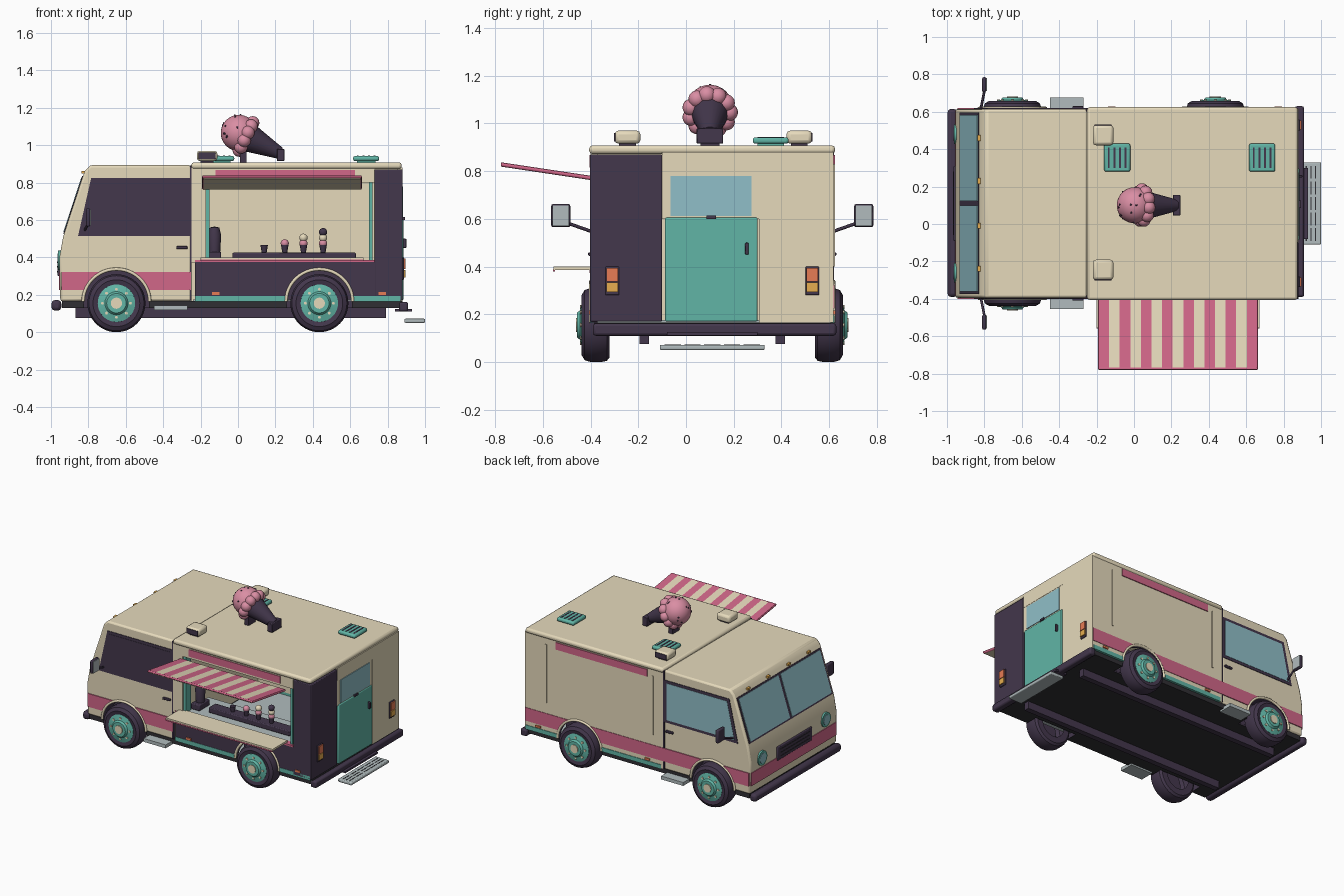
import bpy, bmesh, math, random
from mathutils import Vector, Matrix

if "Cube" in bpy.data.objects:
    bpy.data.objects.remove(bpy.data.objects["Cube"])
random.seed(4)
MID = 0.11          # centre line of the truck in y
made = []


def material(name, *rgb):
    m = bpy.data.materials.new(name)
    m.use_nodes = True
    m.diffuse_color = (*rgb, 1)
    m.node_tree.nodes["Principled BSDF"].inputs["Base Color"].default_value = (*rgb, 1)
    return m


cream = material("cream", 0.79, 0.70, 0.50)
pink = material("pink", 0.64, 0.135, 0.25)
rose = material("rose", 0.70, 0.27, 0.37)
purple = material("dark purple", 0.056, 0.038, 0.072)
teal = material("teal", 0.12, 0.46, 0.38)
glass = material("glass blue", 0.28, 0.52, 0.58)
grey = material("metal grey", 0.44, 0.50, 0.51)
orange = material("orange", 0.80, 0.20, 0.09)
amber = material("amber", 0.80, 0.42, 0.08)
black = material("underside black", 0.03, 0.028, 0.034)


def finish(bm, name, mat, bevel=0):
    bmesh.ops.recalc_face_normals(bm, faces=bm.faces)
    me = bpy.data.meshes.new(name)
    bm.to_mesh(me)
    bm.free()
    ob = bpy.data.objects.new(name, me)
    bpy.context.collection.objects.link(ob)
    me.materials.append(mat)
    if bevel:
        mod = ob.modifiers.new("Bevel", "BEVEL")
        mod.width, mod.segments, mod.limit_method = bevel, 2, "ANGLE"
    made.append(ob)
    return ob


def box(name, x, y, z, mat, bevel=0):
    """Box from (low, high) ranges."""
    bm = bmesh.new()
    lo, hi = Vector((x[0], y[0], z[0])), Vector((x[1], y[1], z[1]))
    size = [abs(c) for c in hi - lo]
    bmesh.ops.create_cube(bm, size=1, matrix=Matrix.Translation((lo + hi) / 2) @ Matrix.Diagonal((*size, 1)))
    return finish(bm, name, mat, bevel)


def prism(name, pts, vec, mat, bevel=0):
    """Polygon pushed along a vector."""
    bm = bmesh.new()
    face = bm.faces.new([bm.verts.new(p) for p in pts])
    new = bmesh.ops.extrude_face_region(bm, geom=[face])["geom"]
    bmesh.ops.translate(bm, vec=vec, verts=[v for v in new if isinstance(v, bmesh.types.BMVert)])
    return finish(bm, name, mat, bevel)


def lathe(name, profile, loc, axis, mat, steps=40):
    """Spin (radius, distance) points about an axis."""
    bm = bmesh.new()
    vs = [bm.verts.new((r, 0, h)) for r, h in profile]
    es = [bm.edges.new(p) for p in zip(vs, vs[1:])]
    bmesh.ops.spin(bm, geom=vs + es, cent=(0, 0, 0), axis=(0, 0, 1), angle=math.tau, steps=steps)
    bmesh.ops.remove_doubles(bm, verts=bm.verts, dist=1e-5)
    q = Vector(axis).to_track_quat("Z", "Y").to_matrix().to_4x4()
    bmesh.ops.transform(bm, matrix=Matrix.Translation(loc) @ q, verts=bm.verts)
    return finish(bm, name, mat)


def disc(name, loc, axis, r, depth, mat, steps=32):
    return lathe(name, [(0, 0), (r, 0), (r, depth), (0, depth)], loc, axis, mat, steps)


def ball(name, loc, r, mat, u=16, v=10):
    bm = bmesh.new()
    bmesh.ops.create_uvsphere(bm, u_segments=u, v_segments=v, radius=r, matrix=Matrix.Translation(loc))
    return finish(bm, name, mat)


def tube(name, pts, r, mat):
    cu = bpy.data.curves.new(name, "CURVE")
    cu.dimensions, cu.bevel_depth, cu.bevel_resolution = "3D", r, 2
    sp = cu.splines.new("POLY")
    sp.points.add(len(pts) - 1)
    for p, co in zip(sp.points, pts):
        p.co = (*co, 1)
    cu.materials.append(mat)
    bpy.context.collection.objects.link(bpy.data.objects.new(name, cu))


def side(s, a, b):
    """y range between two offsets on one side of the centre line."""
    return sorted((MID + s * a, MID + s * b))


WHEELS, AXLE = (-0.65, 0.435), 0.155

# cab
nose = [(-0.95, 0.165), (-0.955, 0.4), (-0.935, 0.51), (-0.82, 0.86), (-0.79, 0.893), (-0.25, 0.893), (-0.25, 0.165)]
cab = prism("cab", [(x, -0.395, z) for x, z in nose], (0, 1.01, 0), cream, 0.012)
cut = [cab]
foot, head, out = Vector((-0.935, 0, 0.51)), Vector((-0.82, 0, 0.86)), Vector((-0.947, 0, 0.32))


def screen(name, y, t, mat, lift):
    pts = [foot.lerp(head, k) + Vector((0, yy, 0)) for k, yy in ((t[0], y[0]), (t[0], y[1]), (t[1], y[1]), (t[1], y[0]))]
    prism(name, pts, out * lift, mat)


screen("windshield_frame", (-0.375, 0.595), (0.04, 0.93), purple, 0.004)
for s in (-1, 1):
    screen("windshield_glass", side(s, 0.012, 0.472), (0.07, 0.9), glass, 0.007)
    disc("headlight_rim", (-0.945, MID + s * 0.37, 0.385), (-1, 0, 0), 0.052, 0.017, teal)
    disc("headlight_lens", (-0.955, MID + s * 0.37, 0.385), (-1, 0, 0), 0.036, 0.01, glass)
    for off in (0.12, 0.35):
        box("roof_marker", (-0.838, -0.822), side(s, off - 0.015, off + 0.015), (0.848, 0.862), amber)
box("grille", (-0.965, -0.945), side(1, -0.2, 0.2), (0.30, 0.40), purple, 0.006)
for i in range(3):
    box("grille_slat", (-0.967, -0.96), side(1, -0.17, 0.17), (0.32 + i * 0.025, 0.328 + i * 0.025), black)
box("front_stripe", (-0.958, -0.94), (-0.385, 0.605), (0.225, 0.32), pink)

# cab sides
window = [(-0.855, 0.515), (-0.255, 0.515), (-0.255, 0.825), (-0.785, 0.825)]
pane = [(-0.828, 0.535), (-0.275, 0.535), (-0.275, 0.805), (-0.768, 0.805)]
for s in (-1, 1):
    y = MID + s * 0.503
    prism("cab_window_frame", [(x, y, z) for x, z in window], (0, s * 0.006, 0), purple)
    prism("cab_window_pane", [(x, y, z) for x, z in pane], (0, s * 0.008, 0), glass if s > 0 else purple)
    end = 0.875 if s > 0 else -0.25
    cut.append(box("side_stripe", (-0.945, end), side(s, 0.5, 0.5115), (0.225, 0.322), pink))
    box("door_seam", (-0.256, -0.249), side(s, 0.49, 0.5105), (0.17, 0.89), purple)
    box("door_handle", (-0.33, -0.27), side(s, 0.5, 0.52), (0.445, 0.46), purple, 0.004)
    box("cab_step", (-0.45, -0.27), side(s, 0.46, 0.565), (0.118, 0.143), grey)
    tube("mirror_arm", [(-0.82, MID + s * 0.5, 0.545), (-0.8, MID + s * 0.6, 0.58), (-0.795, MID + s * 0.63, 0.6)], 0.007, purple)
    box("mirror_housing", (-0.812, -0.79), side(s, 0.595, 0.675), (0.565, 0.662), purple, 0.008)
    box("mirror_glass", (-0.79, -0.785), side(s, 0.6, 0.67), (0.571, 0.656), grey)

# serving body: walls, rear corner, roof
cut += [
    box("serving_wall", (-0.23, 0.87), (-0.4, -0.37), (0.165, 0.375), purple),
    box("far_wall", (-0.25, 0.875), (0.59, 0.618), (0.165, 0.88), cream),
    box("floor", (-0.94, 0.88), (-0.385, 0.605), (0.13, 0.166), black),
]
for s in (-1, 1):
    cut.append(box("skirt", (-0.23, 0.87), side(s, 0.48, 0.512), (0.163, 0.194), teal))
    for x in (-0.12, 0.77):
        box("side_marker", (x - 0.02, x + 0.02), side(s, 0.505, 0.517), (0.2, 0.215), orange)
box("front_pillar", (-0.25, -0.17), (-0.4, -0.37), (0.37, 0.88), cream)
box("serving_header", (-0.25, 0.73), (-0.4, -0.37), (0.8, 0.88), cream)
box("rear_corner", (0.73, 0.875), (-0.402, -0.37), (0.17, 0.87), purple, 0.005)
box("rear_panel_dark", (0.85, 0.88), (-0.402, -0.1), (0.17, 0.87), purple, 0.005)
box("rear_panel_cream", (0.85, 0.88), (0.305, 0.618), (0.166, 0.88), cream)
box("rear_header", (0.85, 0.88), (-0.1, 0.31), (0.79, 0.88), cream)
box("roof", (-0.25, 0.875), (-0.406, 0.625), (0.872, 0.908), cream, 0.014)

# serving hatch frame, shelf, signs, awning
for x in (-0.17, 0.7):
    box("hatch_frame", (x, x + 0.018), (-0.39, -0.33), (0.38, 0.8), teal)
    box("far_ridge", (x, x + 0.012), (0.61, 0.624), (0.4, 0.83), cream)
box("hatch_inner_wall", (0.718, 0.74), (-0.37, -0.1), (0.38, 0.8), cream)
box("shelf", (-0.2, 0.67), (-0.555, -0.38), (0.386, 0.4), cream)
box("shelf_lip", (-0.2, 0.67), (-0.558, -0.55), (0.38, 0.389), pink)
box("shelf_trim", (-0.23, 0.73), (-0.405, -0.36), (0.374, 0.386), pink)
for s in (-1, 1):
    box("sign_board", (-0.12, 0.625), side(s, 0.5, 0.5145), (0.815, 0.867), pink)
stripe = 0.85 / 15
slope = [(-0.395, 0.768), (-0.775, 0.825)]


def awning_sheet(name, x0, x1, drop, depth, mat):
    quad = [(x, y, z - drop) for x, (y, z) in zip((x0, x1, x1, x0), (slope[0], slope[0], slope[1], slope[1]))]
    prism(name, quad, (0, 0, depth), mat)


for i in range(15):
    x = -0.19 + i * stripe
    awning_sheet("awning_stripe", x, x + stripe, 0, 0.011, cream if i % 2 else pink)
awning_sheet("awning_lining", -0.185, 0.655, 0.006, 0.005, cream)
for x in (-0.184, 0.654):
    tube("awning_rail", [(x, y, z + 0.003) for y, z in slope], 0.009, pink)
tube("awning_front_rail", [(x, -0.773, 0.83) for x in (-0.19, 0.66)], 0.007, pink)

# things inside on the counter
box("inner_floor", (-0.24, 0.85), (-0.37, 0.59), (0.166, 0.176), grey)
box("counter", (-0.17, 0.72), (-0.37, -0.1), (0.36, 0.386), grey)
box("display_tray", (-0.03, 0.63), (-0.3, -0.22), (0.386, 0.425), purple, 0.006)
box("mixer_base", (-0.16, -0.09), (-0.32, -0.2), (0.386, 0.43), purple, 0.006)
lathe("mixer", [(0, 0), (0.03, 0), (0.035, 0.09), (0.025, 0.13), (0, 0.135)], (-0.125, -0.26, 0.43), (0, 0, 1), purple, 20)
for n, x in enumerate((0.14, 0.25, 0.35, 0.455)):
    lathe("small_cone", [(0, 0), (0.012, 0), (0.02, 0.045), (0, 0.045)], (x, -0.26, 0.42), (0, 0, 1), purple, 16)
    for k in range(n):
        ball("small_scoop", (x, -0.26, 0.475 + k * 0.03), 0.022, (rose, cream, purple)[k])

# rear door, lamps, bumpers, steps
box("rear_door", (0.85, 0.884), (-0.088, 0.3), (0.17, 0.605), teal, 0.006)
box("rear_window_frame", (0.85, 0.878), (-0.1, 0.305), (0.6, 0.8), cream)
box("rear_window", (0.875, 0.883), (-0.065, 0.275), (0.612, 0.78), glass)
box("rear_handle", (0.88, 0.9), (0.248, 0.262), (0.45, 0.5), purple, 0.004)
box("rear_latch", (0.88, 0.892), (0.085, 0.125), (0.6, 0.615), purple)
for s in (-1, 1):
    box("tail_lamp_housing", (0.875, 0.888), side(s, 0.39, 0.448), (0.28, 0.4), purple, 0.004)
    box("tail_lamp", (0.885, 0.896), side(s, 0.395, 0.443), (0.338, 0.395), orange)
    box("turn_lamp", (0.885, 0.896), side(s, 0.395, 0.443), (0.293, 0.333), amber)
    box("chassis_rail", (-0.87, 0.79), side(s, 0.265, 0.305), (0.075, 0.135), purple)
box("front_bumper", (-0.997, -0.945), (-0.39, 0.615), (0.115, 0.172), purple, 0.018)
box("rear_bumper", (0.86, 0.91), (-0.39, 0.63), (0.11, 0.162), purple, 0.012)
box("step_bracket", (0.84, 0.93), (-0.08, 0.3), (0.112, 0.125), purple)
box("rear_step", (0.89, 1.0), (-0.11, 0.33), (0.05, 0.072), grey, 0.006)
for i in range(3):
    for k in range(5):
        y = -0.09 + k * 0.083
        box("step_slot", (0.918 + i * 0.025, 0.924 + i * 0.025), (y, y + 0.068), (0.07, 0.0735), black)

# wheels, wells and arches
bm = bmesh.new()
for s in (-1, 1):
    for x in WHEELS:
        hub = Vector((x, MID, AXLE))
        turn = Matrix.Rotation(math.pi / 2, 4, "X")
        bmesh.ops.create_cone(bm, cap_ends=True, segments=40, radius1=0.175, radius2=0.175, depth=0.3,
                              matrix=Matrix.Translation(hub + Vector((0, s * 0.555, 0))) @ turn)
        box("wheel_well", (x - 0.18, x + 0.18), side(s, 0.39, 0.406), (0.14, 0.34), purple)
        tyre = [(0.09, 0), (0.135, 0), (0.15, 0.012), (0.155, 0.035), (0.155, 0.08), (0.147, 0.105), (0.125, 0.118), (0.1, 0.112), (0.098, 0.09), (0, 0.09)]
        lathe("tyre", tyre, hub + Vector((0, s * 0.43, 0)), (0, s, 0), purple, 48)
        plate = [(0.1, 0), (0.1, 0.022), (0.085, 0.026), (0.062, 0.032), (0.052, 0.045), (0, 0.045)]
        lathe("wheel_disc", plate, hub + Vector((0, s * 0.522, 0)), (0, s, 0), teal)
        disc("hub_cap", hub + Vector((0, s * 0.56, 0)), (0, s, 0), 0.03, 0.012, cream, 20)
        for k in range(8):
            a = k * math.tau / 8
            disc("wheel_nut", hub + Vector((0.075 * math.cos(a), s * 0.54, 0.075 * math.sin(a))), (0, s, 0), 0.008, 0.015, cream, 8)
        arc = [k * math.pi / 24 for k in range(25)]
        tube("wheel_arch", [(x + 0.178 * math.cos(a), MID + s * 0.508, AXLE + 0.01 + 0.172 * math.sin(a)) for a in arc],
             0.009, cream)
cutter = finish(bm, "wheel_cutter", cream)
cutter.data.materials.append(purple)
for f in cutter.data.polygons:
    f.material_index = 1
cutter.hide_render = True
cutter.hide_set(True)
made.remove(cutter)
for ob in cut:
    ob.data.materials.append(purple)
    mod = ob.modifiers.new("Wheel cut", "BOOLEAN")
    mod.object, mod.operation, mod.solver = cutter, "DIFFERENCE", "EXACT"

# roof lamps and vents
for y, s in ((0.475, 1), (-0.245, -1)):
    box("roof_lamp", (-0.22, -0.11), (y - 0.054, y + 0.054), (0.915, 0.97), cream, 0.016)
    box("roof_lamp_foot", (-0.2, -0.13), (y - 0.035, y + 0.035), (0.9, 0.92), purple)
    box("roof_lamp_face", (-0.21, -0.12), sorted((y + s * 0.05, y + s * 0.056)), (0.925, 0.96), purple)
for x in (-0.09, 0.685):
    box("vent", (x - 0.07, x + 0.07), (0.28, 0.43), (0.915, 0.942), teal, 0.01)
    box("vent_foot", (x - 0.05, x + 0.05), (0.3, 0.41), (0.9, 0.92), teal)
    for k in range(4):
        sx = x - 0.045 + k * 0.03
        box("vent_slot", (sx - 0.005, sx + 0.005), (0.3, 0.41), (0.94, 0.944), purple)

# giant ice cream on the roof
top, tip = Vector((0.005, 0.1, 1.065)), Vector((0.225, 0.1, 0.957))
axis = (tip - top).normalized()
ball("giant_scoop", top, 0.097, rose, 32, 20)
lathe("giant_cone", [(0, 0.02), (0.082, 0.04), (0.032, 0.245), (0, 0.245)], top, axis, purple, 24)
across = axis.cross(Vector((0, 1, 0)))
for k in range(11):
    a = k * math.tau / 11
    ball("scoop_drip", top + axis * 0.042 + (across * math.sin(a) + Vector((0, 1, 0)) * math.cos(a)) * 0.082, 0.036, rose)
for k in range(40):
    d = Vector([random.gauss(0, 1) for c in range(3)]).normalized()
    if d.dot(axis) < 0.1:
        ball("sprinkle", top + d * 0.096, 0.0055, purple, 8, 6)
box("cone_stand", (0.208, 0.248), (0.045, 0.155), (0.915, 0.98), purple, 0.004)
box("scoop_stand", (0.01, 0.045), (0.06, 0.14), (0.9, 0.985), purple)

# smooth round parts, keep hard edges
bpy.ops.object.select_all(action="DESELECT")
for ob in made:
    ob.select_set(True)
bpy.context.view_layer.objects.active = made[0]
bpy.ops.object.shade_smooth_by_angle(angle=math.radians(35))
